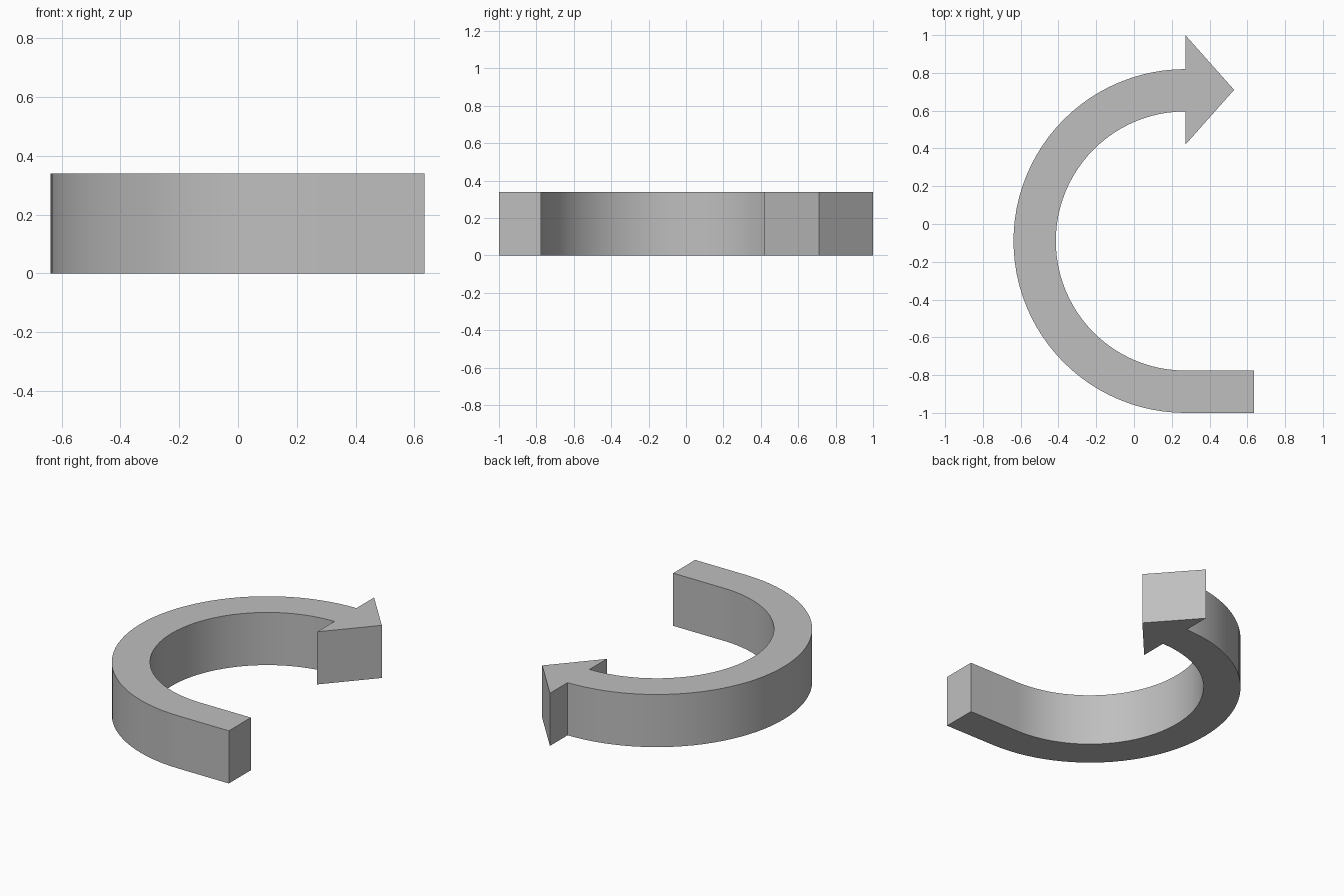
import bpy, bmesh
from math import cos, sin, pi

cube = bpy.data.objects.get("Cube")
if cube:
    bpy.data.objects.remove(cube, do_unlink=True)

HEIGHT = 0.34
CX, CY = 0.272, -0.09          # centre of the bend
R_OUT, R_IN = 0.91, 0.686
TAIL_X, TIP_X = 0.635, 0.53
HEAD_Y, HEAD_HALF = 0.71, 0.29
SEGMENTS = 48

grey = bpy.data.materials.new("light grey")
grey.use_nodes = True
colour = (0.52, 0.52, 0.52, 1)
grey.diffuse_color = colour
grey.node_tree.nodes["Principled BSDF"].inputs["Base Color"].default_value = colour

bm = bmesh.new()


def vert(x, y):
    return bm.verts.new((x, y, 0))


# Curved band: pairs of outer and inner points from the tail to the head
pairs = [(vert(TAIL_X, CY - R_OUT), vert(TAIL_X, CY - R_IN))]
for i in range(SEGMENTS + 1):
    a = -pi / 2 - pi * i / SEGMENTS
    pairs.append(tuple(vert(CX + r * cos(a), CY + r * sin(a)) for r in (R_OUT, R_IN)))
for (o1, i1), (o2, i2) in zip(pairs, pairs[1:]):
    bm.faces.new((o1, i1, i2, o2))

# Arrowhead joined to the end of the band
outer, inner = pairs[-1]
bm.faces.new((vert(CX, HEAD_Y + HEAD_HALF), outer, inner,
              vert(CX, HEAD_Y - HEAD_HALF), vert(TIP_X, HEAD_Y)))

# Raise the flat outline into a solid
raised = bmesh.ops.extrude_face_region(bm, geom=bm.faces[:])["geom"]
bmesh.ops.translate(bm, vec=(0, 0, HEIGHT),
                    verts=[g for g in raised if isinstance(g, bmesh.types.BMVert)])
bmesh.ops.recalc_face_normals(bm, faces=bm.faces[:])

mesh = bpy.data.meshes.new("curved_arrow")
bm.to_mesh(mesh)
bm.free()
mesh.materials.append(grey)
arrow = bpy.data.objects.new("curved_arrow", mesh)
bpy.context.collection.objects.link(arrow)

# Smooth the bend while keeping the rims and corners sharp
bpy.context.view_layer.objects.active = arrow
arrow.select_set(True)
bpy.ops.object.shade_smooth_by_angle(angle=pi / 6)
